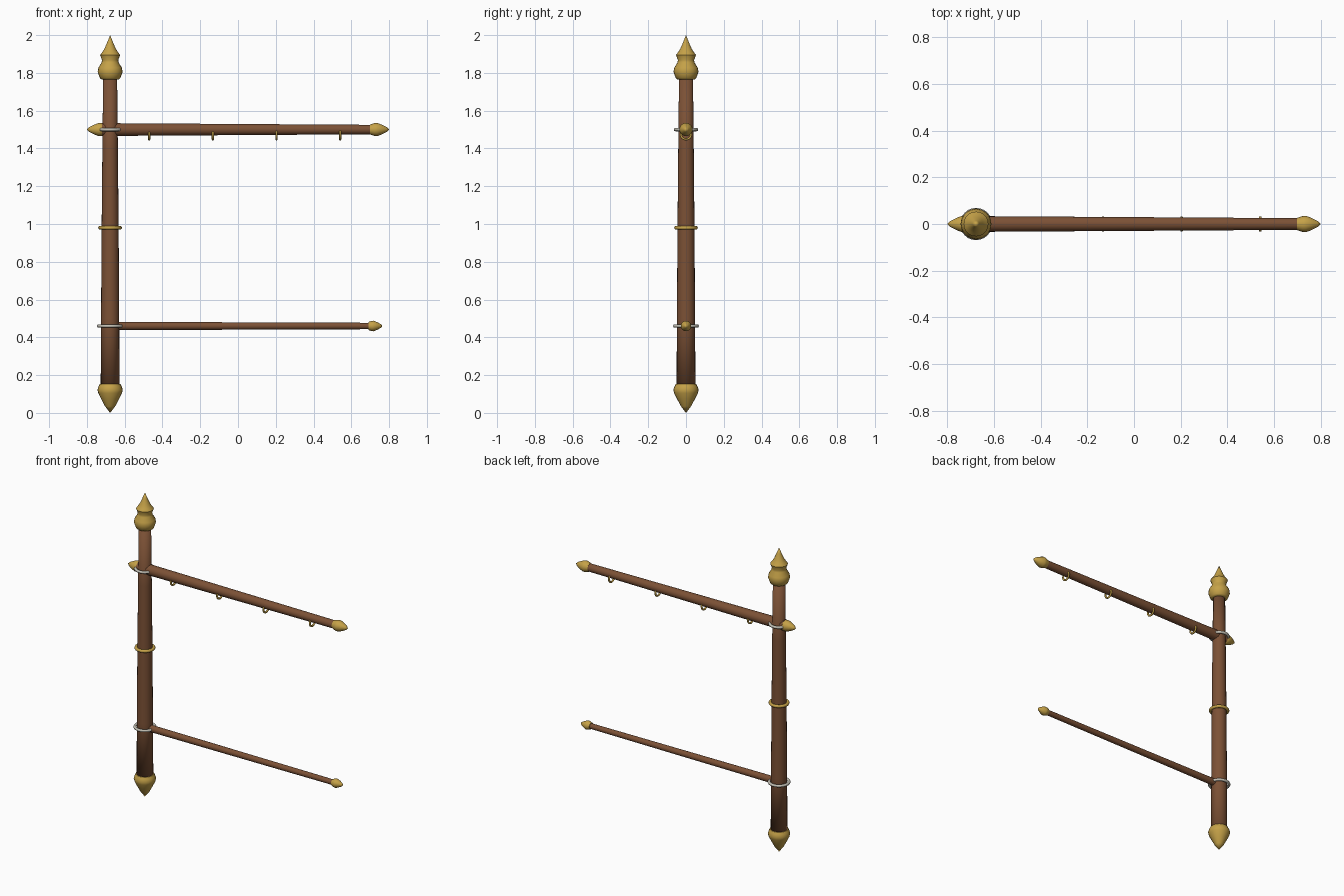
import bpy
from math import radians, cos, sin, tau
from mathutils import Matrix

cube = bpy.data.objects.get("Cube")
if cube:
    bpy.data.objects.remove(cube, do_unlink=True)

POLE_X = -0.677
TOP_Z, LOW_Z = 1.50, 0.46


def material(name, color):
    mat = bpy.data.materials.new(name)
    mat.use_nodes = True
    mat.diffuse_color = (*color, 1)
    mat.node_tree.nodes["Principled BSDF"].inputs["Base Color"].default_value = (*color, 1)
    return mat


wood = material("brown wood", (0.20, 0.082, 0.036))
gold = material("gold", (0.56, 0.36, 0.065))
silver = material("silver", (0.55, 0.53, 0.46))


def finish(obj, name, mat, angle):
    obj.name = name
    obj.data.materials.append(mat)
    bpy.ops.object.select_all(action='DESELECT')
    obj.select_set(True)
    bpy.context.view_layer.objects.active = obj
    bpy.ops.object.shade_smooth_by_angle(angle=radians(angle))
    return obj


def lathe(name, profile, mat, place, sides=20, angle=50):
    """Turn (radius, height) points round local z, closing both ends."""
    verts, faces, rings = [], [], []
    for r, h in profile:
        start = len(verts)
        count = sides if r > 0 else 1
        verts += [(r * cos(tau * i / sides), r * sin(tau * i / sides), h) for i in range(count)]
        rings.append([start + i % count for i in range(sides)])
    for a, b in zip(rings, rings[1:]):
        for i in range(sides):
            j = (i + 1) % sides
            quad = [a[i], a[j], b[j], b[i]]
            faces.append(list(dict.fromkeys(quad)))
    if profile[0][0] > 0:
        faces.append(rings[0][::-1])
    if profile[-1][0] > 0:
        faces.append(rings[-1])
    mesh = bpy.data.meshes.new(name)
    mesh.from_pydata(verts, [], faces)
    mesh.transform(place)
    obj = bpy.data.objects.new(name, mesh)
    bpy.context.collection.objects.link(obj)
    return finish(obj, name, mat, angle)


def ring(name, x, z, major, minor, mat, tilt=0):
    bpy.ops.mesh.primitive_torus_add(
        major_radius=major, minor_radius=minor, major_segments=24, minor_segments=8,
        location=(x, 0, z), rotation=(0, tilt, 0))
    finish(bpy.context.object, name, mat, 60)


def upright(z=0):
    return Matrix.Translation((POLE_X, 0, z))


def sideways(x, z, direction=1):
    return Matrix.Translation((x, 0, z)) @ Matrix.Rotation(radians(90 * direction), 4, 'Y')


# Main pole, softly shaded over its hidden ends
lathe("main_pole", [(0.050, 0.14), (0.048, 0.5), (0.045, 0.98), (0.041, 1.4), (0.037, 1.78)],
      wood, upright(), angle=180)

# Turned metal ends of the pole
lathe("pole_foot", [(0, 0), (0.027, 0.035), (0.048, 0.075), (0.063, 0.105), (0.067, 0.122),
                    (0.062, 0.138), (0.055, 0.152)], gold, upright())
lathe("pole_finial", [(0.045, 1.765), (0.054, 1.772), (0.066, 1.805), (0.062, 1.828),
                      (0.045, 1.855), (0.043, 1.868), (0.053, 1.895), (0.040, 1.912),
                      (0.030, 1.928), (0.014, 1.965), (0, 2.0)], gold, upright())

# Upper and lower booms
lathe("upper_boom", [(0.034, 0), (0.025, 1.43)], wood, sideways(-0.72, TOP_Z))
lathe("lower_boom", [(0.022, 0), (0.017, 1.38)], wood, sideways(POLE_X, LOW_Z))

# Pointed caps on the boom ends
cap = [(0.026, 0), (0.034, 0.024), (0.035, 0.038), (0.026, 0.062), (0.013, 0.088), (0, 0.101)]
lathe("upper_boom_front_cap", cap, gold, sideways(0.699, TOP_Z))
lathe("upper_boom_rear_cap", cap, gold, sideways(-0.699, TOP_Z, -1))
lathe("lower_boom_cap", [(r * 0.8, h * 0.74) for r, h in cap], gold, sideways(0.69, LOW_Z))

# Bands round the pole
ring("middle_band", POLE_X, 0.98, 0.053, 0.010, gold)
ring("upper_boom_band", POLE_X, TOP_Z, 0.056, 0.009, silver)
ring("lower_boom_band", POLE_X, LOW_Z, 0.060, 0.009, silver)

# Hanging rings spaced along the upper boom
for i in range(4):
    ring(f"hanging_ring_{i + 1}", -0.47 + 0.337 * i, 1.475, 0.027, 0.006, gold, radians(90))
